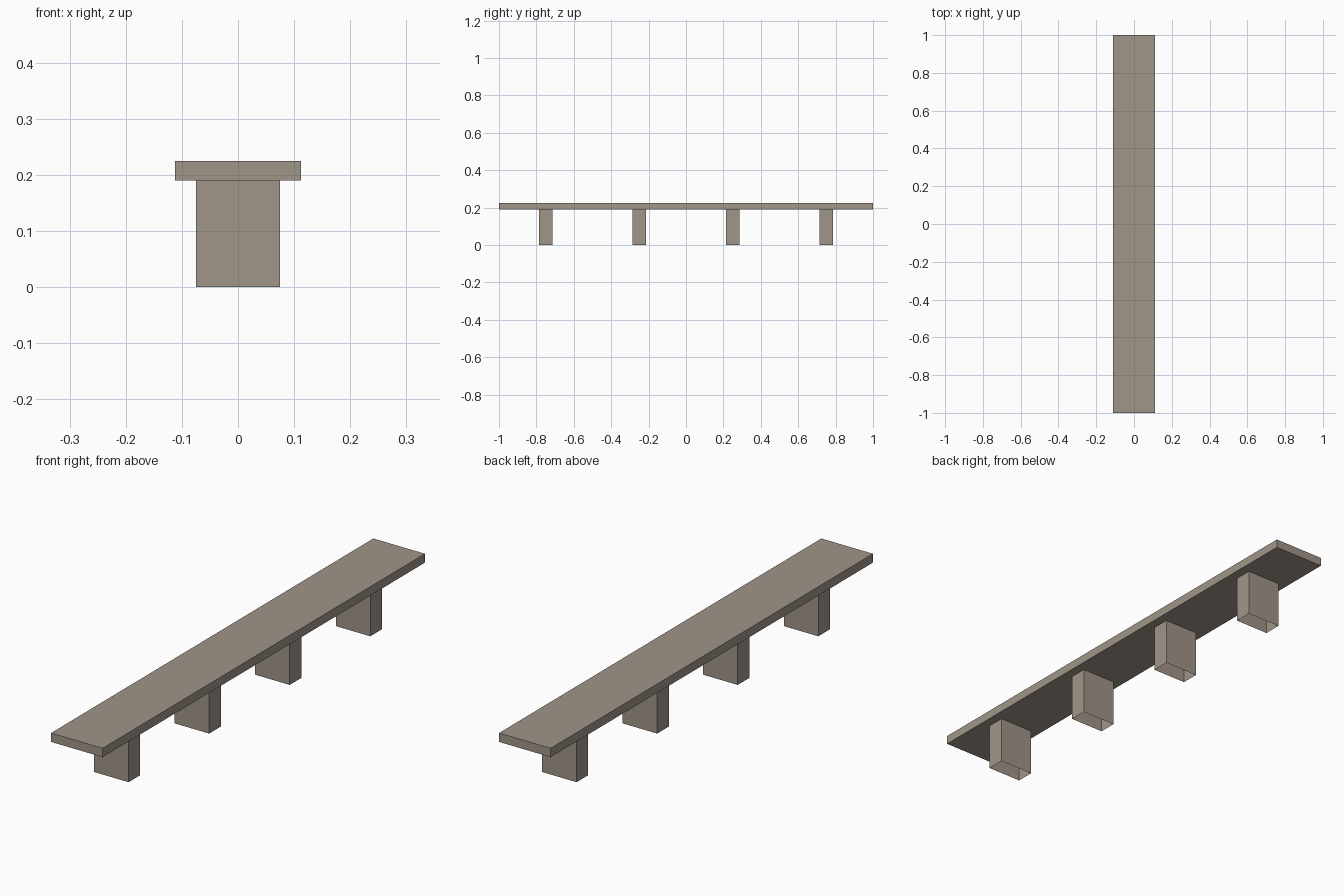
import bpy
import bmesh

cube = bpy.data.objects.get("Cube")
if cube:
    bpy.data.objects.remove(cube, do_unlink=True)

# Weathered stone colour
stone = bpy.data.materials.new("warm grey stone")
stone.use_nodes = True
colour = (0.35, 0.30, 0.25, 1)
stone.diffuse_color = colour
stone.node_tree.nodes["Principled BSDF"].inputs["Base Color"].default_value = colour


def box(name, size, centre, open_ends=False):
    """Box with its size in the mesh; open_ends drops the top and bottom."""
    bm = bmesh.new()
    bmesh.ops.create_cube(bm, size=1)
    bmesh.ops.scale(bm, vec=size, verts=bm.verts)
    if open_ends:
        bm.normal_update()
        ends = [f for f in bm.faces if abs(f.normal.z) > 0.5]
        bmesh.ops.delete(bm, geom=ends, context="FACES_ONLY")
    mesh = bpy.data.meshes.new(name)
    bm.to_mesh(mesh)
    bm.free()
    mesh.materials.append(stone)
    obj = bpy.data.objects.new(name, mesh)
    obj.location = centre
    bpy.context.collection.objects.link(obj)
    return obj


leg_height = 0.19
slab_thickness = 0.035

# Long seat slab
box("seat_slab", (0.224, 2, slab_thickness), (0, 0, leg_height + slab_thickness / 2))

# Four hollow block legs, evenly spaced
for i in range(4):
    box(f"leg_{i + 1}", (0.15, 0.072, leg_height),
        (0, -0.75 + 0.5 * i, leg_height / 2), open_ends=True)
